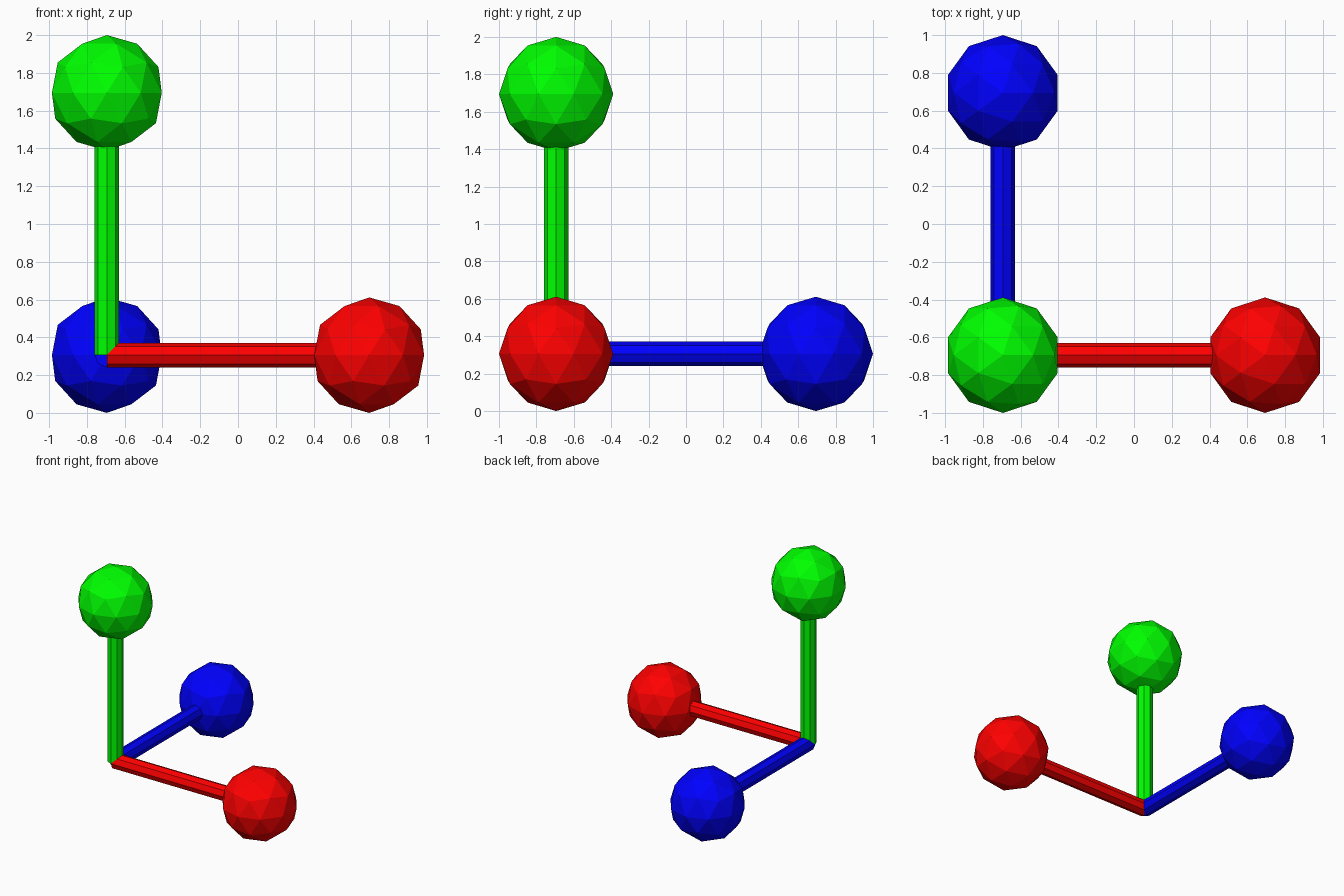
import bpy
from math import pi
from mathutils import Vector

if "Cube" in bpy.data.objects:
    bpy.data.objects.remove(bpy.data.objects["Cube"])

BALL_R = 0.3056
ROD_R = 0.065
LENGTH = 2 - 2 * BALL_R
CORNER = Vector((-LENGTH / 2, -LENGTH / 2, BALL_R))


def material(name, color):
    mat = bpy.data.materials.new(name)
    mat.diffuse_color = color
    mat.use_nodes = True
    mat.node_tree.nodes["Principled BSDF"].inputs["Base Color"].default_value = mat.diffuse_color
    return mat


def arm(name, direction, rotation, color):
    d = Vector(direction)
    mat = material(name, color)
    # eight-sided rod from the shared corner to the ball centre
    bpy.ops.mesh.primitive_cylinder_add(
        vertices=8, radius=ROD_R, depth=LENGTH,
        location=CORNER + d * LENGTH / 2, rotation=rotation)
    rod = bpy.context.object
    rod.name = name + "_rod"
    rod.data.materials.append(mat)
    # faceted end ball
    bpy.ops.mesh.primitive_ico_sphere_add(
        subdivisions=2, radius=BALL_R, location=CORNER + d * LENGTH)
    ball = bpy.context.object
    ball.name = name + "_ball"
    ball.data.materials.append(mat)


# one arm per axis
arm("red_x", (1, 0, 0), (0, pi / 2, 0), (1, 0, 0, 1))
arm("blue_y", (0, 1, 0), (-pi / 2, 0, 0), (0, 0, 1, 1))
arm("green_z", (0, 0, 1), (0, 0, 0), (0, 1, 0, 1))
